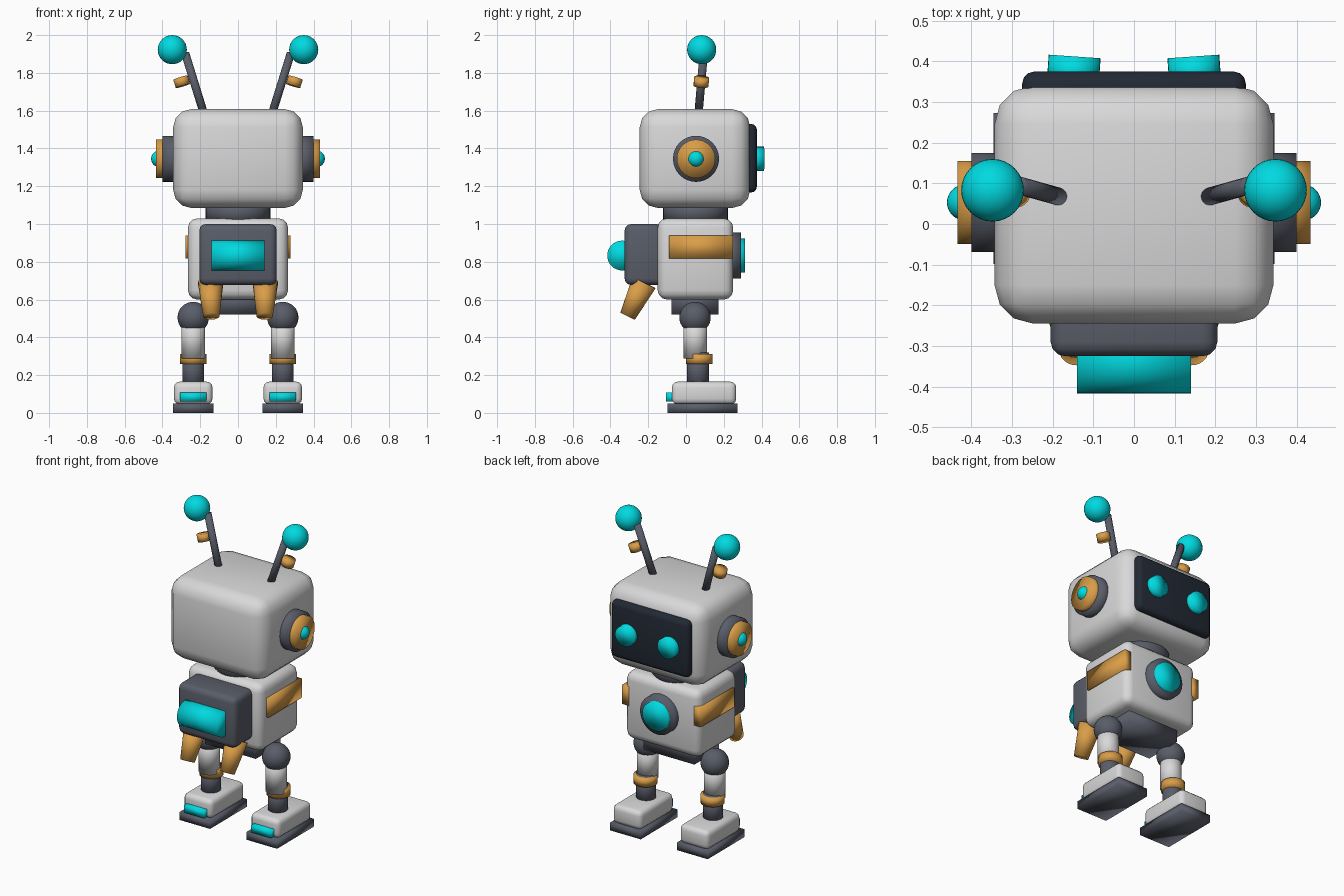
import bpy
import math
from mathutils import Vector

cube = bpy.data.objects.get("Cube")
if cube:
    bpy.data.objects.remove(cube, do_unlink=True)


def material(name, r, g, b):
    m = bpy.data.materials.new(name)
    m.use_nodes = True
    m.diffuse_color = (r, g, b, 1)
    m.node_tree.nodes["Principled BSDF"].inputs["Base Color"].default_value = (r, g, b, 1)
    return m


WHITE = material("shell white", 0.70, 0.69, 0.70)
GREY = material("joint grey", 0.10, 0.11, 0.14)
NAVY = material("screen navy", 0.016, 0.022, 0.035)
TEAL = material("glow teal", 0.0, 0.70, 0.75)
ORANGE = material("accent orange", 0.70, 0.34, 0.065)


def finish(name, mat):
    ob = bpy.context.object
    ob.name = name
    ob.data.materials.append(mat)
    bpy.ops.object.shade_smooth()
    return ob


def box(name, mat, x, y, z, bevel=0, segments=3):
    """Box from (low, high) ranges, with optional rounded edges."""
    centre = [(a + b) / 2 for a, b in (x, y, z)]
    bpy.ops.mesh.primitive_cube_add(size=1, location=centre)
    ob = finish(name, mat)
    ob.scale = [b - a for a, b in (x, y, z)]
    bpy.ops.object.transform_apply(location=False, rotation=False, scale=True)
    if bevel:
        mod = ob.modifiers.new("round", "BEVEL")
        mod.width = bevel
        mod.segments = segments
    return ob


def rod(name, mat, start, end, r, r_end=None, sides=32):
    """Cylinder or cone between two points."""
    start, end = Vector(start), Vector(end)
    axis = end - start
    bpy.ops.mesh.primitive_cone_add(
        vertices=sides, radius1=r, radius2=r if r_end is None else r_end,
        depth=axis.length, location=(start + end) / 2,
        rotation=axis.to_track_quat("Z", "Y").to_euler())
    return finish(name, mat)


def ball(name, mat, centre, r):
    bpy.ops.mesh.primitive_uv_sphere_add(segments=32, ring_count=16, radius=r, location=centre)
    return finish(name, mat)


# Head, face screen and neck
box("head", WHITE, (-0.343, 0.343), (-0.245, 0.34), (1.085, 1.608), 0.095)
box("face_screen", NAVY, (-0.275, 0.275), (0.28, 0.375), (1.167, 1.53), 0.03)
rod("neck", GREY, (0, 0.05, 1.0), (0, 0.05, 1.12), 0.172)

# Torso, pelvis and chest light
box("torso", WHITE, (-0.265, 0.265), (-0.15, 0.25), (0.6, 1.03), 0.05)
box("pelvis", GREY, (-0.18, 0.18), (-0.077, 0.172), (0.522, 0.64))
rod("chest_ring", GREY, (0, 0.2, 0.833), (0, 0.29, 0.833), 0.122)
rod("chest_light", TEAL, (0, 0.25, 0.833), (0, 0.313, 0.833), 0.09)

# Backpack with its light roll
box("backpack", GREY, (-0.205, 0.205), (-0.325, -0.12), (0.677, 1.0), 0.035)
rod("backpack_roll", TEAL, (-0.14, -0.338, 0.833), (0.14, -0.338, 0.833), 0.079)

# Mirrored parts
for side, s in (("right", -1), ("left", 1)):
    def span(a, b):
        return tuple(sorted((s * a, s * b)))

    # Eyes
    rod(side + "_eye", TEAL, (s * 0.151, 0.34, 1.345), (s * 0.146, 0.412, 1.345), 0.064)

    # Ears
    rod(side + "_ear_base", GREY, (s * 0.3, 0.053, 1.345), (s * 0.4, 0.053, 1.345), 0.122)
    rod(side + "_ear_disc", ORANGE, (s * 0.36, 0.053, 1.345), (s * 0.434, 0.053, 1.345), 0.102)
    ball(side + "_ear_knob", TEAL, (s * 0.416, 0.053, 1.345), 0.044)

    # Antennae
    low, high = Vector((s * 0.173, 0.064, 1.56)), Vector((s * 0.28, 0.094, 1.905))
    rod(side + "_antenna", GREY, low, high, 0.022, sides=16)
    up = (high - low).normalized() * 0.023
    collar = Vector((s * 0.298, 0.081, 1.753))
    rod(side + "_antenna_collar", ORANGE, collar - up, collar + up, 0.04, sides=16)
    ball(side + "_antenna_tip", TEAL, (s * 0.348, 0.083, 1.923), 0.077)

    # Torso side bands and backpack thrusters
    box(side + "_side_band", ORANGE, span(0.23, 0.279), (-0.09, 0.249), (0.817, 0.938))
    rod(side + "_thruster", ORANGE, (s * 0.145, -0.222, 0.69), (s * 0.141, -0.309, 0.512),
        0.068, 0.043, 24)

    # Legs
    x = s * 0.237
    ball(side + "_hip", GREY, (x, 0.048, 0.505), 0.083)
    rod(side + "_thigh", WHITE, (x, 0.049, 0.287), (x, 0.049, 0.5), 0.063)
    rod(side + "_shin", GREY, (x, 0.064, 0.12), (x, 0.064, 0.32), 0.058)
    rod(side + "_knee_band", ORANGE, (x, 0.07, 0.258), (x, 0.07, 0.312), 0.07)

    # Feet
    box(side + "_foot", WHITE, span(0.135, 0.339), (-0.075, 0.266), (0.045, 0.165), 0.03)
    box(side + "_sole", GREY, span(0.129, 0.345), (-0.098, 0.273), (0, 0.05))
    box(side + "_heel_light", TEAL, span(0.167, 0.307), (-0.105, -0.04), (0.06, 0.107))
